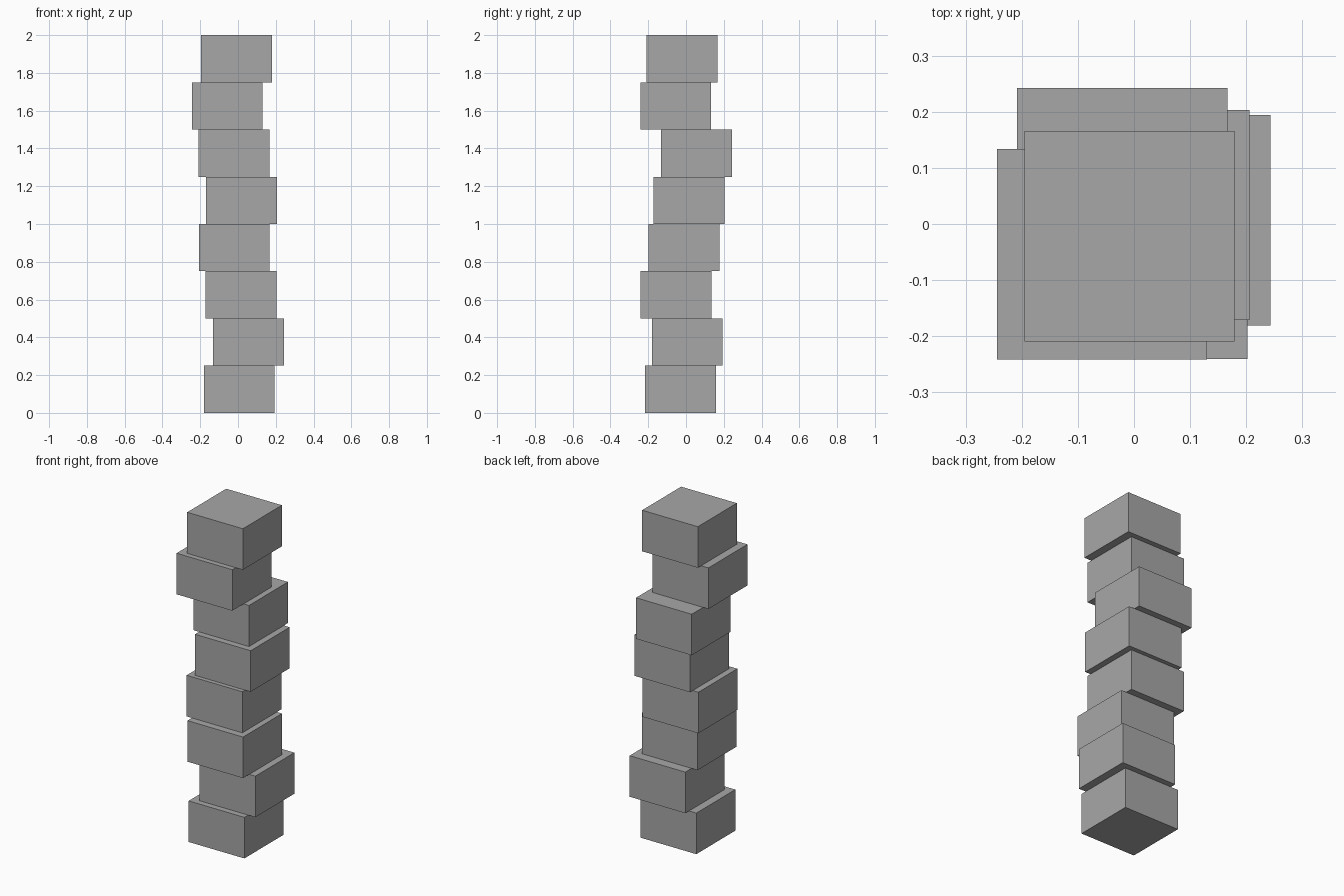
import bpy

default = bpy.data.objects.get("Cube")
if default:
    bpy.data.objects.remove(default, do_unlink=True)

# Plain stone grey
GREY = (0.39, 0.39, 0.39, 1.0)
stone = bpy.data.materials.new("stone_grey")
stone.use_nodes = True
stone.diffuse_color = GREY
stone.node_tree.nodes["Principled BSDF"].inputs["Base Color"].default_value = GREY

WIDTH = 0.375
HEIGHT = 0.25

# Sideways shift of each block, from the ground up
SHIFTS = [
    (0.007, -0.029), (0.056, 0.007), (0.015, -0.053), (-0.020, -0.010),
    (0.018, 0.016), (-0.021, 0.055), (-0.057, -0.054), (-0.008, -0.022),
]


def add_block(level, x, y):
    """Add one block of the leaning stack."""
    bpy.ops.mesh.primitive_cube_add(size=1, location=(x, y, HEIGHT * (level + 0.5)))
    block = bpy.context.object
    block.name = f"stacked_block_{level + 1}"
    block.scale = (WIDTH, WIDTH, HEIGHT)
    bpy.ops.object.transform_apply(location=False, rotation=False, scale=True)
    block.data.materials.append(stone)


# Uneven tower of equal blocks
for level, (x, y) in enumerate(SHIFTS):
    add_block(level, x, y)
